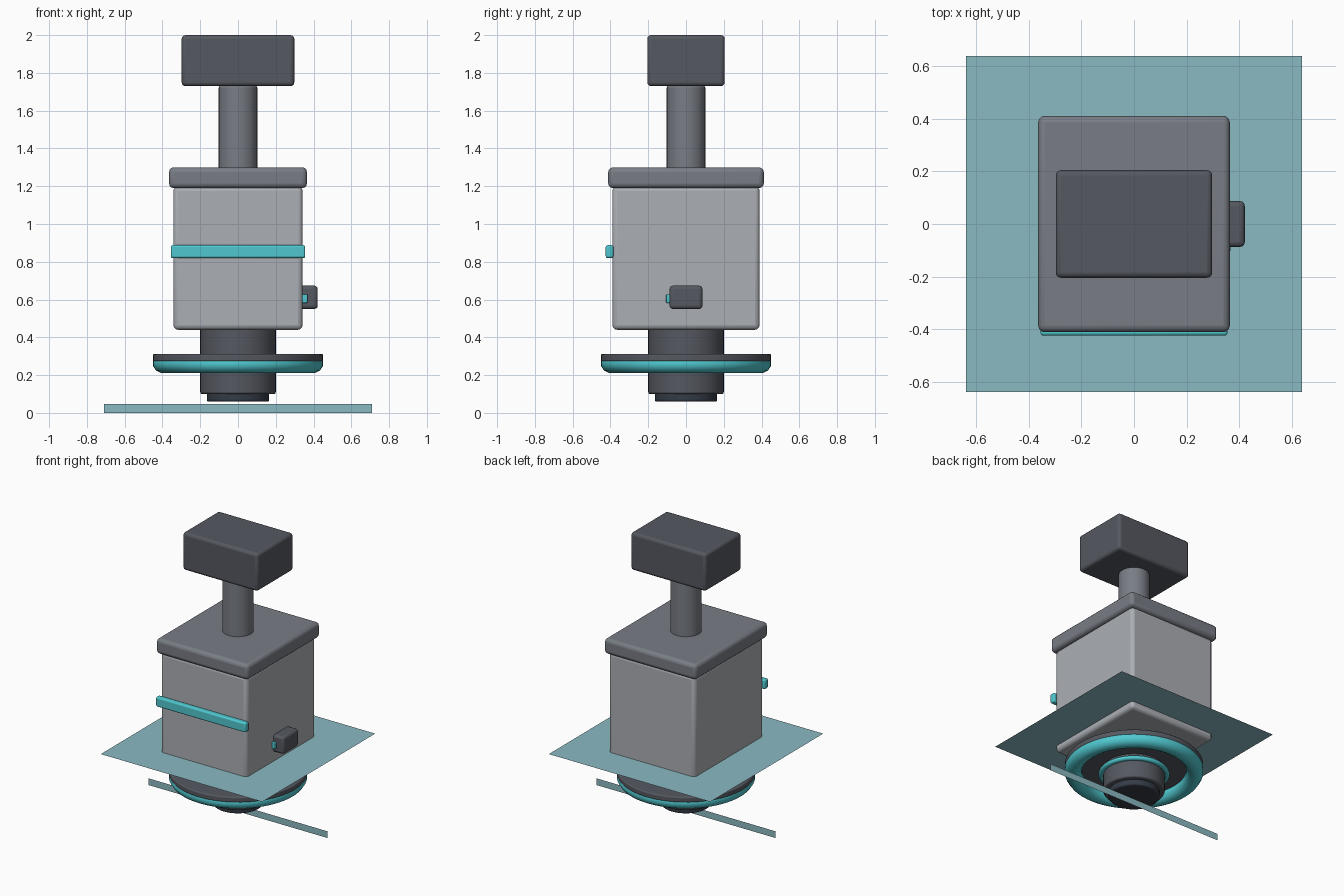
import bpy, bmesh
from math import cos, sin, pi, radians

cube = bpy.data.objects.get("Cube")
if cube:
    bpy.data.objects.remove(cube, do_unlink=True)


def material(name, r, g, b):
    m = bpy.data.materials.new(name)
    m.use_nodes = True
    m.diffuse_color = (r, g, b, 1)
    m.node_tree.nodes["Principled BSDF"].inputs["Base Color"].default_value = (r, g, b, 1)
    return m


light_grey = material("light grey", 0.41, 0.43, 0.46)
mid_grey = material("mid grey", 0.19, 0.205, 0.235)
dark_grey = material("dark grey", 0.09, 0.098, 0.117)
blue_black = material("blue black", 0.035, 0.045, 0.062)
teal = material("teal", 0.08, 0.58, 0.63)
pale_teal = material("pale teal", 0.26, 0.49, 0.54)


def finish(name, bm, mat, bevel=0):
    bmesh.ops.recalc_face_normals(bm, faces=bm.faces)
    mesh = bpy.data.meshes.new(name)
    bm.to_mesh(mesh)
    bm.free()
    mesh.materials.append(mat)
    ob = bpy.data.objects.new(name, mesh)
    bpy.context.collection.objects.link(ob)
    if bevel:
        mod = ob.modifiers.new("rounded edges", 'BEVEL')
        mod.width = bevel
        mod.segments = 3
        mod.limit_method = 'ANGLE'
    bpy.ops.object.select_all(action='DESELECT')
    ob.select_set(True)
    bpy.context.view_layer.objects.active = ob
    bpy.ops.object.shade_smooth_by_angle(angle=radians(35))
    return ob


def box(name, x, y, z, mat, bevel):
    """Rounded box from (low, high) ranges."""
    bm = bmesh.new()
    bmesh.ops.create_cube(bm, size=1)
    for v in bm.verts:
        for i, (low, high) in enumerate((x, y, z)):
            v.co[i] = (low + high) / 2 + v.co[i] * (high - low)
    return finish(name, bm, mat, bevel)


def cylinder(name, radius, low, high, mat, bevel):
    bm = bmesh.new()
    bmesh.ops.create_cone(bm, cap_ends=True, segments=48, radius1=radius,
                          radius2=radius, depth=high - low)
    bmesh.ops.translate(bm, verts=bm.verts, vec=(0, 0, (low + high) / 2))
    return finish(name, bm, mat, bevel)


def ring(name, major, width, height, z, mat, sides=12, steps=64):
    """Ring with an oval section, around the z axis."""
    bm = bmesh.new()
    loops = []
    for i in range(steps):
        a = 2 * pi * i / steps
        loop = []
        for j in range(sides):
            b = 2 * pi * (j + 0.5) / sides
            r = major + width * cos(b)
            loop.append(bm.verts.new((r * cos(a), r * sin(a), z + height * sin(b))))
        loops.append(loop)
    for i in range(steps):
        p, q = loops[i], loops[(i + 1) % steps]
        for j in range(sides):
            k = (j + 1) % sides
            bm.faces.new((p[j], q[j], q[k], p[k]))
    return finish(name, bm, mat)


def sheet(name, corners, mat):
    bm = bmesh.new()
    bm.faces.new([bm.verts.new(c) for c in corners])
    return finish(name, bm, mat)


# Head, neck and housing
box("head_block", (-0.298, 0.298), (-0.205, 0.205), (1.73, 2), dark_grey, 0.02)
cylinder("neck", 0.102, 1.28, 1.73, mid_grey, 0.008)
box("housing_cap", (-0.365, 0.365), (-0.412, 0.412), (1.19, 1.3), mid_grey, 0.025)
box("housing", (-0.342, 0.342), (-0.39, 0.39), (0.44, 1.2), light_grey, 0.025)
box("front_strip", (-0.356, 0.356), (-0.425, -0.385), (0.82, 0.888), teal, 0.01)

# Side switch with its light
box("side_switch", (0.32, 0.422), (-0.087, 0.087), (0.55, 0.674), dark_grey, 0.018)
box("switch_light", (0.338, 0.368), (-0.105, -0.08), (0.582, 0.628), teal, 0.005)

# Spindle, disc and glowing rings
cylinder("spindle", 0.2, 0.1, 0.45, dark_grey, 0.01)
cylinder("spindle_tip", 0.165, 0.06, 0.11, blue_black, 0.01)
cylinder("disc", 0.45, 0.272, 0.312, dark_grey, 0.008)
ring("disc_ring", 0.395, 0.056, 0.05, 0.26, teal)
ring("spindle_ring", 0.213, 0.018, 0.016, 0.232, teal)

# Thin scanning sheets
s = 0.64
sheet("level_sheet", [(-s, -s, 0.485), (s, -s, 0.485), (s, s, 0.485), (-s, s, 0.485)], pale_teal)
w = 0.71
sheet("beam_sheet", [(-w, 0, 0), (w, 0, 0), (w, 0, 0.048), (-w, 0, 0.048)], pale_teal)
